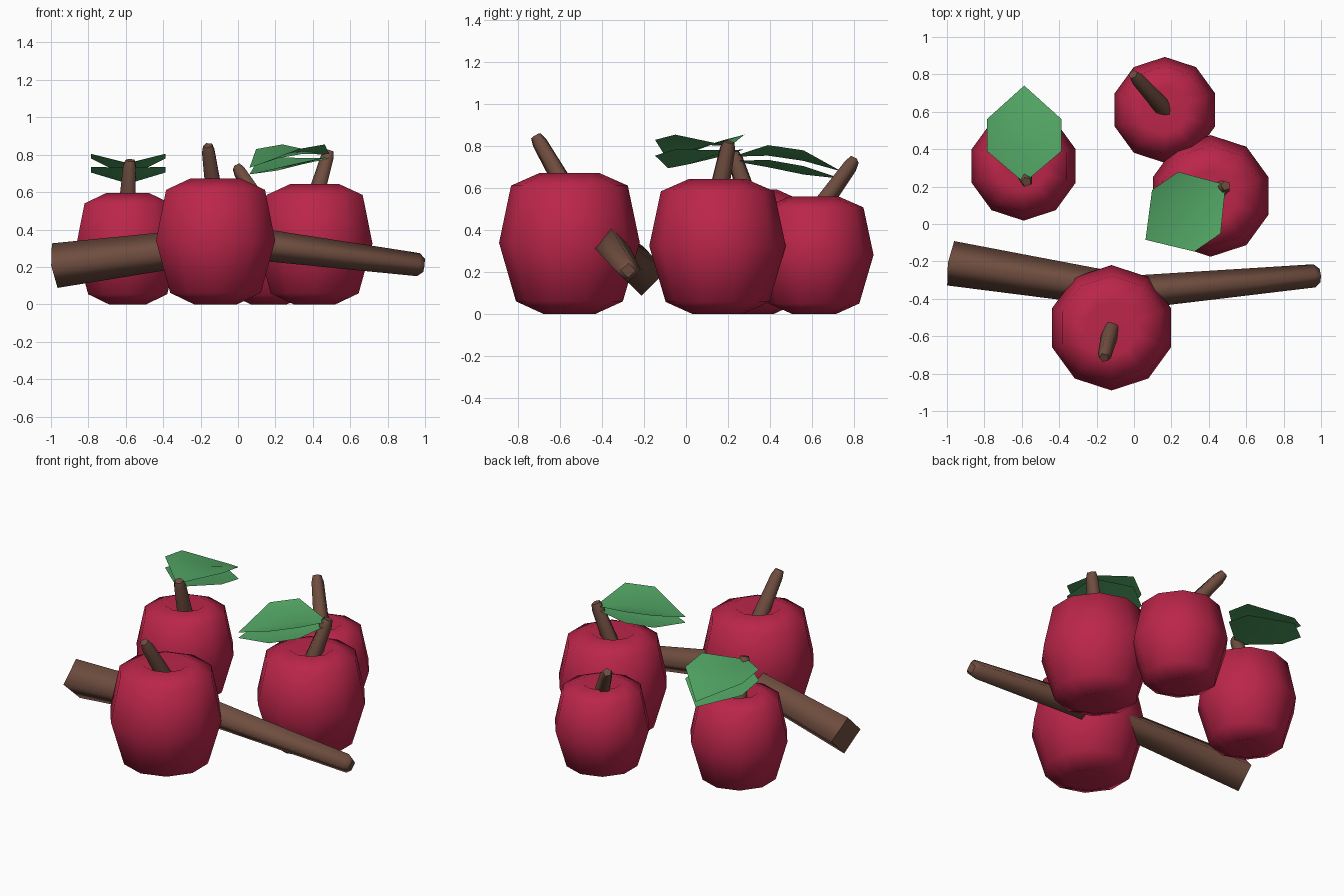
import bpy
import bmesh
from math import cos, sin, pi, radians
from mathutils import Vector, Matrix

default = bpy.data.objects.get("Cube")
if default:
    bpy.data.objects.remove(default, do_unlink=True)


def material(name, rgb):
    mat = bpy.data.materials.new(name)
    mat.use_nodes = True
    color = (*rgb, 1)
    mat.diffuse_color = color
    node = mat.node_tree.nodes["Principled BSDF"]
    node.inputs["Base Color"].default_value = color
    node.inputs["Roughness"].default_value = 0.8
    return mat


RED = material("fruit red", (0.50, 0.019, 0.068))
BROWN = material("bark brown", (0.16, 0.075, 0.05))
GREEN = material("leaf green", (0.085, 0.38, 0.13))


def finish(bm, name, mat):
    mesh = bpy.data.meshes.new(name)
    bm.to_mesh(mesh)
    bm.free()
    mesh.materials.append(mat)
    obj = bpy.data.objects.new(name, mesh)
    bpy.context.collection.objects.link(obj)
    return obj


def bridge(bm, a, b):
    """Smooth band of quads between two rings."""
    n = len(a)
    for i in range(n):
        j = (i + 1) % n
        bm.faces.new((a[i], a[j], b[j], b[i])).smooth = True


def fruit(name, x, y, radius, height):
    """Ten-sided turned body with a dimple at each end."""
    profile = [(0.36, 0.0), (0.76, 0.09), (1, 0.5), (0.83, 0.9), (0.42, 0.99)]
    bm = bmesh.new()
    rings = []
    for r, z in profile:
        rings.append([bm.verts.new((x + radius * r * sin(k * pi / 5),
                                    y - radius * r * cos(k * pi / 5),
                                    height * z)) for k in range(10)])
    for a, b in zip(rings, rings[1:]):
        bridge(bm, a, b)
    for ring, z in ((rings[0], 0.06), (rings[-1], 0.87)):
        pole = bm.verts.new((x, y, height * z))
        for i in range(10):
            bm.faces.new((ring[i], ring[(i + 1) % 10], pole)).smooth = True
    bmesh.ops.recalc_face_normals(bm, faces=bm.faces[:])
    finish(bm, name, RED)


def tube(name, path, radii, sides):
    """Tapered wood along a path, closed by flat ends."""
    pts = [Vector(p) for p in path]
    bm = bmesh.new()
    rings = []
    for i, (p, r) in enumerate(zip(pts, radii)):
        axis = (pts[min(i + 1, len(pts) - 1)] - pts[max(i - 1, 0)]).normalized()
        ref = Vector((0, 0, 1)) if abs(axis.z) < 0.7 else Vector((0, 1, 0))
        u = axis.cross(ref).normalized()
        v = u.cross(axis)
        rings.append([bm.verts.new(p + r * (u * cos(k * 2 * pi / sides) +
                                            v * sin(k * 2 * pi / sides)))
                      for k in range(sides)])
    for a, b in zip(rings, rings[1:]):
        bridge(bm, a, b)
    bm.faces.new(rings[0])
    bm.faces.new(rings[-1])
    bmesh.ops.recalc_face_normals(bm, faces=bm.faces[:])
    finish(bm, name, BROWN)


def leaf(name, base, angle):
    """Two arched, folded sheets, one above the other, growing along +y."""
    # rows per sheet: base, two rib and edge heights, tip
    sheets = [(0.0, (0.005, 0.055), (-0.02, 0.03), -0.07),
              (-0.02, (-0.05, -0.015), (-0.085, -0.045), -0.105)]
    turn = Matrix.Translation(base) @ Matrix.Rotation(angle, 4, 'Z')
    bm = bmesh.new()
    for z0, near, far, z1 in sheets:
        def vert(x, y, z):
            return bm.verts.new(turn @ Vector((x, y, z)))
        root, tip = vert(0, 0, z0), vert(0, 0.52, z1)
        rib = [vert(0, 0.17, near[0]), vert(0, 0.34, far[0])]
        for side in (1, -1):
            edge = [vert(side * 0.2, 0.17, near[1]), vert(side * 0.2, 0.34, far[1])]
            for loop in ((root, edge[0], rib[0]),
                         (rib[0], edge[0], edge[1], rib[1]),
                         (rib[1], edge[1], tip)):
                bm.faces.new(loop if side > 0 else loop[::-1]).smooth = True
    finish(bm, name, GREEN)


# Fruits: name, x, y, radius, height, stem tip
fruits = [("front", -0.12, -0.555, 0.335, 0.68, (-0.16, -0.715, 0.85)),
          ("right", -0.59, 0.31, 0.292, 0.60, (-0.575, 0.225, 0.77)),
          ("left", 0.41, 0.15, 0.325, 0.65, (0.49, 0.205, 0.82)),
          ("back", 0.165, 0.61, 0.283, 0.565, (-0.005, 0.80, 0.735))]
for name, x, y, radius, height, tip in fruits:
    fruit(name + "_fruit", x, y, radius, height)
    root = Vector((x, y, height * 0.84))
    end = Vector(tip)
    bend = root.lerp(end, 0.88)
    tube(name + "_stem", [root, bend, end], [0.05, 0.038, 0.027], 5)

# Leaves
leaf("right_leaf", (-0.587, 0.22, 0.75), 0)
leaf("left_leaf", (0.49, 0.21, 0.80), radians(124.5))

# Branch
tube("branch",
     [(-0.98, -0.21, 0.207), (0, -0.365, 0.335), (0.965, -0.277, 0.212), (0.995, -0.275, 0.208)],
     [0.12, 0.09, 0.062, 0.035], 4)
